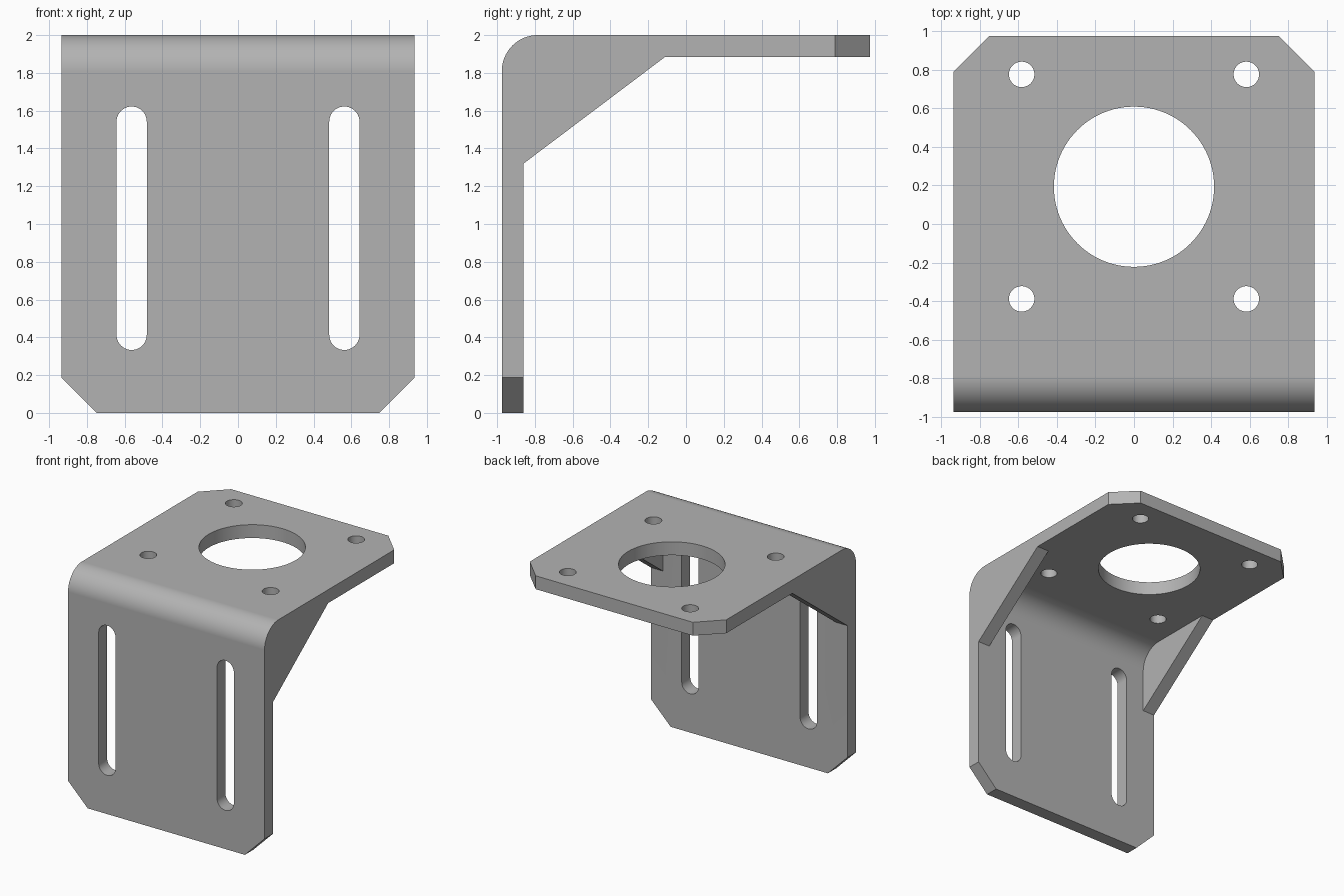
import bpy, bmesh
from math import cos, sin, pi
from mathutils import Vector

if "Cube" in bpy.data.objects:
    bpy.data.objects.remove(bpy.data.objects["Cube"])

HALF_W, HALF_D, TOP, THICK = 0.935, 0.975, 2.0, 0.115
BEND, CHAMFER = 0.19, 0.187

steel = bpy.data.materials.new("plain_grey")
steel.use_nodes = True
grey = (0.45, 0.45, 0.45, 1)
steel.diffuse_color = grey
steel.node_tree.nodes["Principled BSDF"].inputs["Base Color"].default_value = grey


def arc(cx, cy, r, start, end, steps):
    """Points along an arc, angles in radians."""
    angles = [start + (end - start) * i / steps for i in range(steps + 1)]
    return [(cx + r * cos(a), cy + r * sin(a)) for a in angles]


def prism(name, points, axis, low, high):
    """Extrude a flat outline along x, y or z between two positions."""
    place = {"x": lambda u, v: (low, u, v),
             "y": lambda u, v: (u, low, v),
             "z": lambda u, v: (u, v, low)}[axis]
    bm = bmesh.new()
    face = bm.faces.new([bm.verts.new(place(u, v)) for u, v in points])
    out = bmesh.ops.extrude_face_region(bm, geom=[face])
    moved = [g for g in out["geom"] if isinstance(g, bmesh.types.BMVert)]
    shift = Vector([high - low if axis == a else 0 for a in "xyz"])
    bmesh.ops.translate(bm, verts=moved, vec=shift)
    bmesh.ops.recalc_face_normals(bm, faces=bm.faces)
    mesh = bpy.data.meshes.new(name)
    bm.to_mesh(mesh)
    bm.free()
    mesh.materials.append(steel)
    obj = bpy.data.objects.new(name, mesh)
    bpy.context.collection.objects.link(obj)
    return obj


def activate(obj):
    bpy.ops.object.select_all(action="DESELECT")
    obj.select_set(True)
    bpy.context.view_layer.objects.active = obj


# Bent plate: L profile with rounded outer and inner bends
inner_y, inner_z = -HALF_D + THICK, TOP - THICK
outer_bend = arc(-HALF_D + BEND, TOP - BEND, BEND, pi, pi / 2, 24)
inner_bend = arc(inner_y + BEND, inner_z - BEND, BEND, pi / 2, pi, 24)
profile = ([(-HALF_D, 0)] + outer_bend + [(HALF_D, TOP), (HALF_D, inner_z)]
           + inner_bend + [(inner_y, 0)])
plate = prism("bent_plate", profile, "x", -HALF_W, HALF_W)

# Chamfered corners at both free ends
bm = bmesh.new()
bm.from_mesh(plate.data)
for side in (-1, 1):
    corner = side * (HALF_W - CHAMFER)
    for point, normal in (((corner, 0, 0), (side, 0, -1)),
                          ((corner, HALF_D, 0), (side, 1, 0))):
        cut = bmesh.ops.bisect_plane(bm, geom=bm.verts[:] + bm.edges[:] + bm.faces[:],
                                     plane_co=point, plane_no=normal, clear_outer=True)
        rim = [g for g in cut["geom_cut"] if isinstance(g, bmesh.types.BMEdge)]
        bmesh.ops.holes_fill(bm, edges=rim)
bmesh.ops.recalc_face_normals(bm, faces=bm.faces)
bm.to_mesh(plate.data)
bm.free()

# Central bore, four bolt holes and two long slots
cutters = [prism("bore_cutter", arc(0, 0.193, 0.415, 0, 2 * pi, 96)[:-1], "z", 1.8, 2.1)]
for side in (-1, 1):
    for y in (-0.388, 0.775):
        outline = arc(side * 0.582, y, 0.066, 0, 2 * pi, 40)[:-1]
        cutters.append(prism("bolt_hole_cutter", outline, "z", 1.8, 2.1))
    x = side * 0.563
    slot = arc(x, 1.542, 0.08, 0, pi, 20) + arc(x, 0.413, 0.08, pi, 2 * pi, 20)
    cutters.append(prism("slot_cutter", slot, "y", -1.1, -0.8))
activate(plate)
for cutter in cutters:
    cutter.hide_render = True
    mod = plate.modifiers.new("cut", "BOOLEAN")
    mod.operation, mod.solver, mod.object = "DIFFERENCE", "EXACT", cutter
    bpy.ops.object.modifier_apply(modifier=mod.name)
for cutter in cutters:
    bpy.data.objects.remove(cutter)

# Side gussets filling the inside of the bend
brace = [(inner_y, 1.32), (-0.11, inner_z)] + inner_bend
gussets = [prism("right_gusset", brace, "x", -HALF_W, -HALF_W + THICK),
           prism("left_gusset", brace, "x", HALF_W - THICK, HALF_W)]

# Smooth bends and bores, crisp edges elsewhere
for obj in [plate] + gussets:
    activate(obj)
    bpy.ops.object.shade_smooth_by_angle(angle=pi / 6)
    weighted = obj.modifiers.new("even_shading", "WEIGHTED_NORMAL")
    weighted.keep_sharp = True
